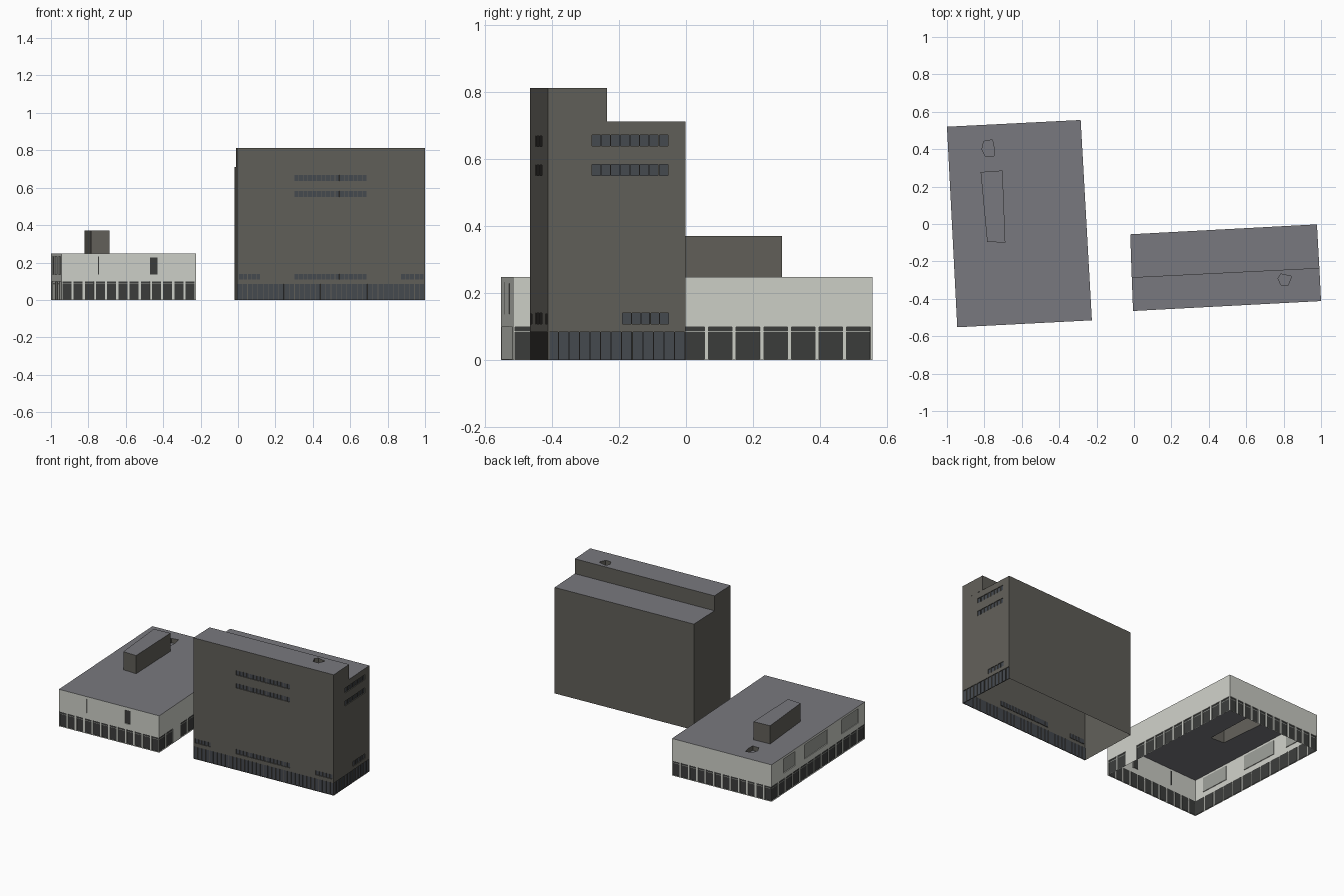
import bpy, bmesh
from mathutils import Vector

if "Cube" in bpy.data.objects:
    bpy.data.objects.remove(bpy.data.objects["Cube"])


def material(name, rgb):
    m = bpy.data.materials.new(name)
    m.diffuse_color = (*rgb, 1)
    m.use_nodes = True
    m.node_tree.nodes["Principled BSDF"].inputs["Base Color"].default_value = m.diffuse_color
    return m


STONE = material("dark_stone", (0.12, 0.115, 0.10))
PALE = material("pale_concrete", (0.62, 0.63, 0.58))
ROOF = material("roof_grey", (0.19, 0.19, 0.21))
TGLASS = material("blue_glass", (0.06, 0.068, 0.08))
DGLASS = material("dark_glass", (0.045, 0.047, 0.045))
PANEL = material("grey_panel", (0.34, 0.35, 0.32))


def finish(name, bm, mats):
    bmesh.ops.remove_doubles(bm, verts=bm.verts, dist=1e-5)
    me = bpy.data.meshes.new(name)
    bm.to_mesh(me)
    bm.free()
    for m in mats:
        me.materials.append(m)
    bpy.context.collection.objects.link(bpy.data.objects.new(name, me))


def quad(bm, pts, mat=0):
    bm.faces.new([bm.verts.new(p) for p in pts]).material_index = mat


def wall(name, a, b, z0, z1, openings, mats, depth=0.005):
    """Wall from a to b; openings are (u0, u1, z0, z1, material index), recessed."""
    a, b = Vector((*a, 0)), Vector((*b, 0))
    length = (b - a).length
    d = (b - a) / length
    n = Vector((d.y, -d.x, 0))

    def P(u, z, inset=0):
        return a + d * u - n * inset + Vector((0, 0, z))

    def cell(bm, u0, u1, v0, v1, inset=0, mat=0):
        quad(bm, [P(u0, v0, inset), P(u1, v0, inset), P(u1, v1, inset), P(u0, v1, inset)], mat)

    bm = bmesh.new()
    zs = sorted({z0, z1} | {z for o in openings for z in o[2:4]})
    # solid strips between the openings of each level
    for v0, v1 in zip(zs, zs[1:]):
        u, mid = 0, (v0 + v1) / 2
        for o in sorted(o for o in openings if o[2] < mid < o[3]):
            if o[0] > u + 1e-5:
                cell(bm, u, o[0], v0, v1)
            u = o[1]
        if u < length - 1e-5:
            cell(bm, u, length, v0, v1)
    # panes and reveals
    for u0, u1, v0, v1, m in openings:
        cell(bm, u0, u1, v0, v1, depth, m)
        ring = [(u0, v0), (u1, v0), (u1, v1), (u0, v1)]
        for p, q in zip(ring, ring[1:] + ring[:1]):
            quad(bm, [P(*p), P(*q), P(*q, depth), P(*p, depth)])
    finish(name, bm, mats)


def strip(u0, u1, z0, z1, count, gap, mat=1):
    """Row of equal panes."""
    w = (u1 - u0) / count
    return [(u0 + i * w + gap / 2, u0 + (i + 1) * w - gap / 2, z0, z1, mat) for i in range(count)]


def roof(name, outline, z, holes=()):
    bm = bmesh.new()
    for loop in (outline, *holes):
        vs = [bm.verts.new((*p, z)) for p in loop]
        for i in range(len(vs)):
            bm.edges.new((vs[i - 1], vs[i]))
    bmesh.ops.triangle_fill(bm, use_beauty=True, edges=bm.edges[:], normal=(0, 0, 1))
    for f in bm.faces:
        if f.normal.z < 0:
            f.normal_flip()
    bmesh.ops.dissolve_limit(bm, angle_limit=0.01, verts=bm.verts[:], edges=bm.edges[:])
    finish(name, bm, [ROOF])


def sides(name, loop, z0, z1, mat):
    bm = bmesh.new()
    for p, q in zip(loop, loop[1:] + loop[:1]):
        quad(bm, [(*p, z0), (*q, z0), (*q, z1), (*p, z1)])
    finish(name, bm, [mat])


# ---- tower: front-left, front-right, back-right, back-left, and the step line
FL, FR, BR, BL = (-0.005, -0.465), (1.0, -0.412), (0.978, -0.002), (-0.02, -0.055)
SL, SR = (-0.012, -0.285), (0.991, -0.235)
LOW, HIGH = 0.712, 0.812
tm = [STONE, TGLASS]

front = strip(0.0, 1.006, 0.0, 0.084, 36, 0.003)
front += strip(0.01, 0.125, 0.108, 0.138, 5, 0.003) + strip(0.875, 1.0, 0.108, 0.138, 5, 0.003)
for z in (0.108, 0.55, 0.637):
    front += strip(0.305, 0.695, z, z + 0.032, 16, 0.003)
wall("tower_front", FL, FR, 0, HIGH, front, tm)

right = strip(0.0, 0.41, 0.0, 0.084, 13, 0.003) + strip(0.222, 0.362, 0.108, 0.14, 5, 0.003)
for z in (0.55, 0.638):
    right += strip(0.13, 0.36, z, z + 0.033, 8, 0.003)
wall("tower_right", FR, BR, 0, LOW, right, tm)
wall("tower_back", BR, BL, 0, LOW, [], tm)
wall("tower_left", BL, FL, 0, LOW, [], tm)

# raised front part of the tower
wall("upper_right", FR, SR, LOW, HIGH, [], tm)
wall("upper_step", SR, SL, LOW, HIGH, [], tm)
wall("upper_left", SL, FL, LOW, HIGH, [], tm)
tower_pit = [(0.785, -0.325), (0.825, -0.325), (0.843, -0.28), (0.785, -0.267), (0.77, -0.29)]
roof("tower_high_roof", [FL, FR, SR, SL], HIGH, [tower_pit])
roof("tower_low_roof", [SL, SR, BR, BL], LOW)
sides("tower_roof_well", tower_pit[::-1], HIGH - 0.03, HIGH, STONE)
roof("tower_well_floor", tower_pit, HIGH - 0.03)

# ---- low pavilion
A, B, C, D = (-0.945, -0.552), (-0.225, -0.515), (-0.285, 0.556), (-1.0, 0.52)
TOP, GL = 0.248, 0.099
pm = [PALE, DGLASS, PANEL]
short = strip(0.0, 0.72, 0.003, GL, 12, 0.012)
long = strip(0.0, 1.072, 0.003, GL, 13, 0.012)

wall("pavilion_front", A, B, 0, TOP,
     short + [(0.475, 0.515, 0.137, 0.228, 1), (0.198, 0.203, 0.137, 0.232, 1)], pm)
wall("pavilion_right", B, C, 0, TOP, [o for i, o in enumerate(long) if i != 2], pm)
wall("pavilion_back", C, D, 0, TOP, short, pm)
wall("pavilion_left", D, A, 0, TOP,
     long + [(0.14, 0.27, 0.137, 0.232, 2), (0.38, 0.64, 0.137, 0.232, 2),
             (0.80, 1.0, 0.137, 0.232, 2)], pm)

# transom bars across the pavilion glazing
for i, (p, q) in enumerate(((A, B), (B, C), (C, D), (D, A))):
    d = (Vector(q) - Vector(p)).normalized()
    n = Vector((d.y, -d.x)) * 0.003
    wall("transom_%d" % i, Vector(p) - n, Vector(q) - n, 0.084, 0.087, [], [PANEL])

# rooftop plant room and sunken well
plant = [(-0.785, -0.095), (-0.688, -0.10), (-0.703, 0.286), (-0.82, 0.278)]
well = [(-0.795, 0.362), (-0.75, 0.362), (-0.747, 0.40), (-0.757, 0.45), (-0.803, 0.442), (-0.813, 0.40)]
roof("pavilion_roof", [A, B, C, D], TOP, [plant, well])
sides("plant_room_walls", plant, TOP, 0.37, STONE)
roof("plant_room_roof", plant, 0.37)
sides("pavilion_roof_well", well[::-1], TOP - 0.03, TOP, STONE)
roof("pavilion_well_floor", well, TOP - 0.03)
